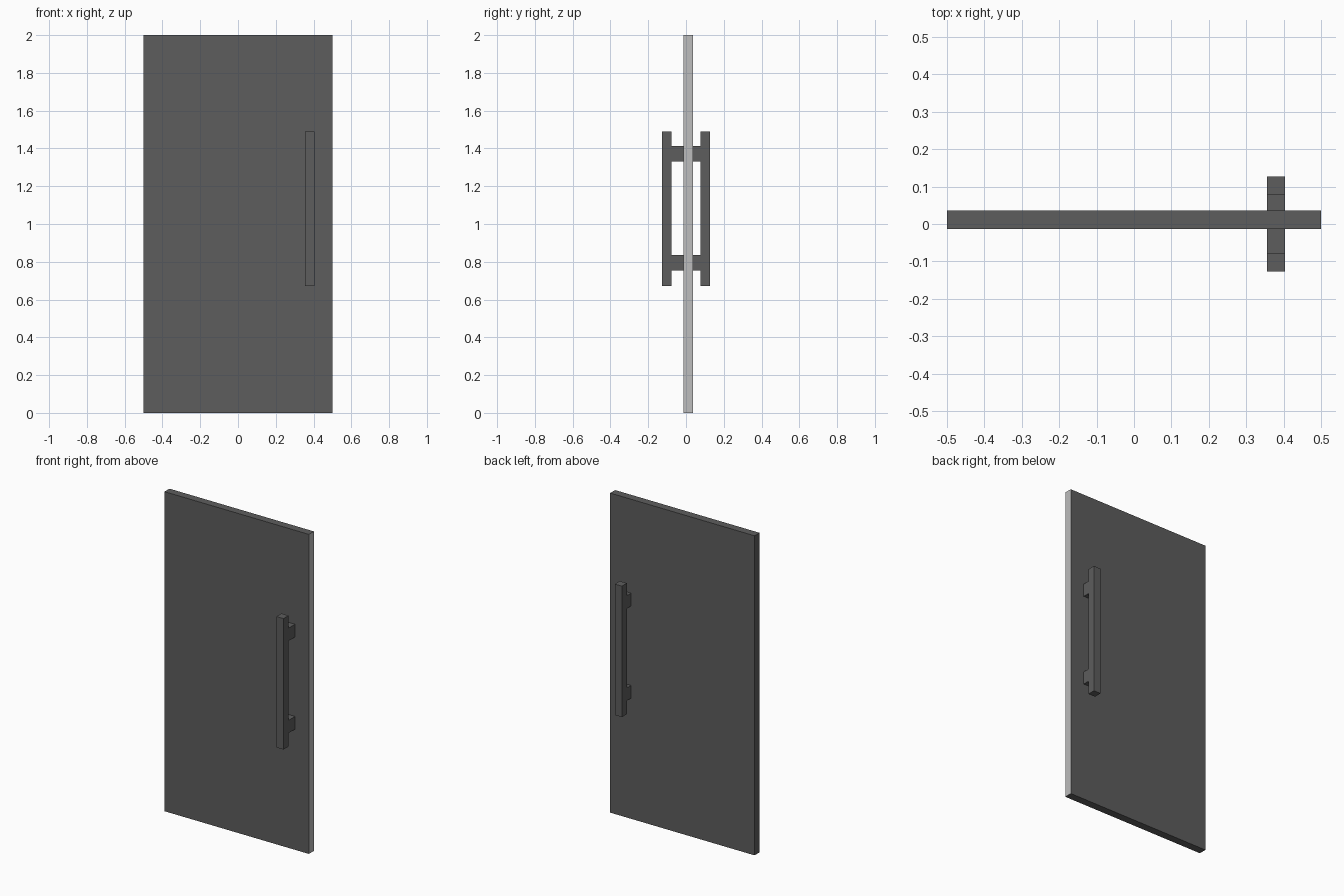
import bpy, bmesh

if "Cube" in bpy.data.objects:
    bpy.data.objects.remove(bpy.data.objects["Cube"])


def material(name, value):
    m = bpy.data.materials.new(name)
    m.diffuse_color = (value, value, value, 1.0)
    m.use_nodes = True
    m.node_tree.nodes["Principled BSDF"].inputs["Base Color"].default_value = m.diffuse_color
    return m


dark = material("dark_grey", 0.11)
light = material("light_grey", 0.51)


def box(name, lo, hi):
    """Axis-aligned box between two corners."""
    bm = bmesh.new()
    bmesh.ops.create_cube(bm, size=1.0)
    for v in bm.verts:
        v.co = [hi[i] if v.co[i] > 0 else lo[i] for i in range(3)]
    mesh = bpy.data.meshes.new(name)
    bm.to_mesh(mesh)
    bm.free()
    mesh.materials.append(dark)
    obj = bpy.data.objects.new(name, mesh)
    bpy.context.collection.objects.link(obj)
    return obj


# Door panel, with a light edge on the handle side
Y0, Y1 = -0.013, 0.036
panel = box("door_panel", (-0.5, Y0, 0), (0.5, Y1, 2))
panel.data.materials.append(light)
for f in panel.data.polygons:
    f.material_index = 1 if f.normal.x > 0.5 else 0

# Pull handle on each side: upright bar and two standoffs
X0, X1 = 0.355, 0.404
for side, outer, inner, face in (("front", -0.127, -0.078, Y0),
                                 ("back", 0.127, 0.078, Y1)):
    a, b = sorted((outer, inner))
    box(side + "_handle_bar", (X0, a, 0.671), (X1, b, 1.491))
    a, b = sorted((inner, face))
    for level, z0, z1 in (("lower", 0.755, 0.835), ("upper", 1.332, 1.412)):
        box(f"{side}_{level}_standoff", (X0, a, z0), (X1, b, z1))
